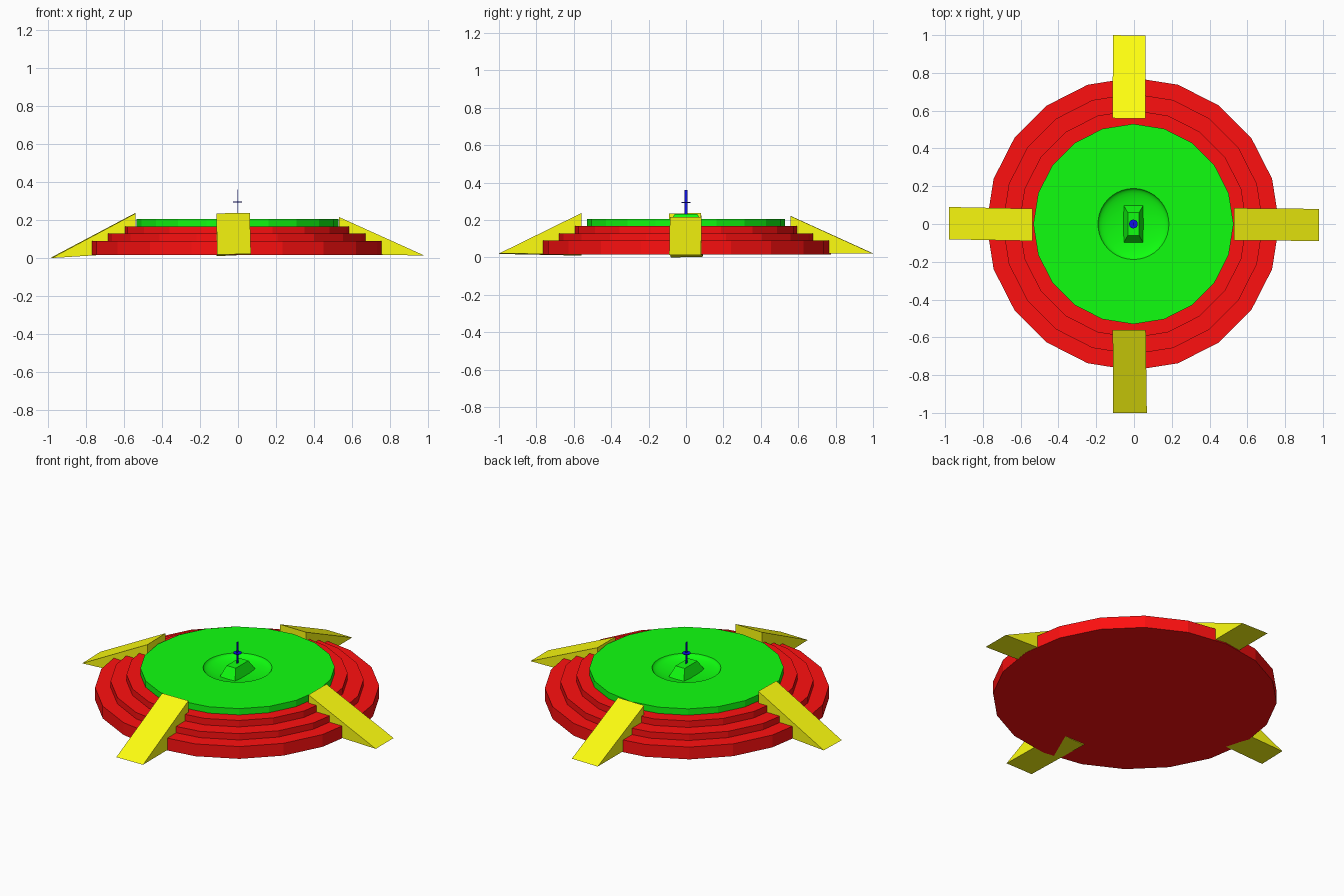
import bpy, bmesh
from math import sin, cos, pi

if "Cube" in bpy.data.objects:
    bpy.data.objects.remove(bpy.data.objects["Cube"])


def material(name, rgb):
    m = bpy.data.materials.new(name)
    m.diffuse_color = (*rgb, 1)
    m.use_nodes = True
    m.node_tree.nodes["Principled BSDF"].inputs["Base Color"].default_value = m.diffuse_color
    return m


RED = material("red", (1, 0.005, 0.005))
GREEN = material("green", (0.005, 1, 0.005))
YELLOW = material("yellow", (1, 1, 0.005))
BLUE = material("blue", (0.005, 0.005, 0.8))


def finish(bm, name, mat):
    bmesh.ops.recalc_face_normals(bm, faces=bm.faces)
    me = bpy.data.meshes.new(name)
    bm.to_mesh(me)
    bm.free()
    me.materials.append(mat)
    ob = bpy.data.objects.new(name, me)
    bpy.context.collection.objects.link(ob)
    return ob


def ring(bm, r, z, n, cx=0.0, flat=False):
    """Ring of n points; flat=True puts odd points on the sides of an n/2-gon."""
    pts = []
    for i in range(n):
        a = 2 * pi * i / n
        k = r * cos(2 * pi / n) if flat and i % 2 else r
        pts.append(bm.verts.new((cx + k * cos(a), k * sin(a), z)))
    return pts


def band(bm, a, b, smooth=False):
    n = len(a)
    for i in range(n):
        f = bm.faces.new((a[i], a[(i + 1) % n], b[(i + 1) % n], b[i]))
        f.smooth = smooth


def turned(name, profile, n, mat, cx=0.0):
    """Flat-sided solid from a list of (radius, z), capped at both ends."""
    bm = bmesh.new()
    rings = [ring(bm, r, z, n, cx) for r, z in profile]
    for a, b in zip(rings, rings[1:]):
        band(bm, a, b)
    bm.faces.new(rings[0])
    bm.faces.new(rings[-1])
    return finish(bm, name, mat)


# Stepped red base
turned("stepped_base", [(0.775, 0.016), (0.775, 0.09), (0.69, 0.09), (0.69, 0.128),
                        (0.603, 0.128), (0.603, 0.167)], 20, RED, -0.006)

# Green platform with a shallow smooth dish in its top
bm = bmesh.new()
N, TOP, CX = 40, 0.205, -0.003
low = ring(bm, 0.53, 0.167, N, CX, True)
high = ring(bm, 0.53, TOP, N, CX, True)
bm.faces.new(low)
band(bm, low, high)
rim = ring(bm, 0.188, TOP, N, CX)
band(bm, high, rim)
STEPS, prev = 9, rim
for s in range(1, STEPS):
    t = s / STEPS * pi / 2
    cur = ring(bm, 0.188 * cos(t), TOP - 0.037 * sin(t), N, CX)
    band(bm, prev, cur, True)
    prev = cur
centre = bm.verts.new((CX, 0, TOP - 0.037))
for i in range(N):
    bm.faces.new((prev[i], prev[(i + 1) % N], centre)).smooth = True
for i in range(N):
    bm.edges.get((rim[i], rim[(i + 1) % N])).smooth = False
finish(bm, "platform", GREEN)


def ramp(name, tip, inner, low_z):
    """Wedge: tip edge (2 points), upper inner edge (2 points), lower inner heights."""
    bm = bmesh.new()
    t = [bm.verts.new(p) for p in tip]
    u = [bm.verts.new(p) for p in inner]
    d = [bm.verts.new((p[0], p[1], z)) for p, z in zip(inner, low_z)]
    bm.faces.new((t[0], t[1], u[1], u[0]))
    bm.faces.new((t[0], t[1], d[1], d[0]))
    bm.faces.new((u[0], u[1], d[1], d[0]))
    for i in (0, 1):
        bm.faces.new((t[i], u[i], d[i]))
    finish(bm, name, YELLOW)


# Four access ramps, each very slightly out of true
ramp("left_ramp", [(-0.98, -0.081, 0.0), (-0.98, 0.09, 0.004)],
     [(-0.538, -0.09, 0.235), (-0.538, 0.081, 0.238)], (0.028, 0.031))
ramp("right_ramp", [(0.98, -0.09, 0.013), (0.98, 0.08, 0.013)],
     [(0.53, -0.086, 0.216), (0.53, 0.084, 0.216)], (0.022, 0.022))
ramp("front_ramp", [(-0.11, -1.0, 0.019), (0.068, -1.0, 0.021)],
     [(-0.113, -0.56, 0.235), (0.062, -0.56, 0.237)], (0.01, 0.018))
ramp("back_ramp", [(-0.112, 1.0, 0.022), (0.062, 0.997, 0.022)],
     [(-0.113, 0.56, 0.222), (0.062, 0.558, 0.222)], (0.022, 0.022))

# Tapered pedestal in the dish
bm = bmesh.new()
loops = [[bm.verts.new((CX + sx * x, sy * y, z)) for sx, sy in
          ((-1, -1), (1, -1), (1, 1), (-1, 1))]
         for x, y, z in ((0.052, 0.1, 0.17), (0.03, 0.06, 0.232))]
band(bm, *loops)
for loop in loops:
    bm.faces.new(loop)
finish(bm, "pedestal", GREEN)

# Thin upright blade and small round disc
bm = bmesh.new()
bmesh.ops.create_cube(bm, size=1)
bmesh.ops.scale(bm, vec=(0.003, 0.014, 0.13), verts=bm.verts)
bmesh.ops.translate(bm, vec=(CX, 0, 0.295), verts=bm.verts)
finish(bm, "blade", BLUE)
turned("disc", [(0.023, 0.292), (0.023, 0.296)], 24, BLUE, CX)
